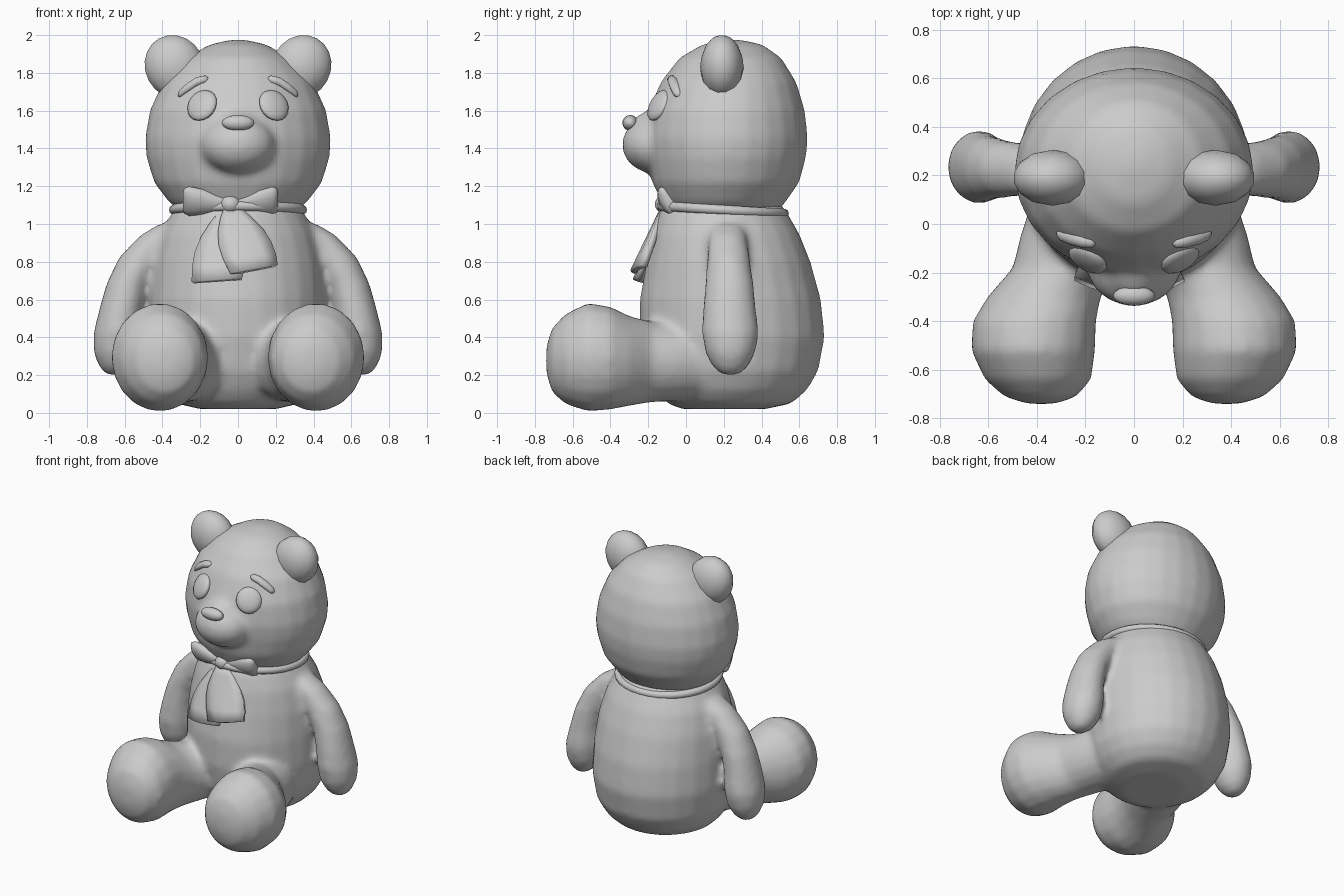
import bpy, bmesh, math
from mathutils import Vector, Matrix

cube = bpy.data.objects.get("Cube")
if cube:
    bpy.data.objects.remove(cube, do_unlink=True)

plush = bpy.data.materials.new("plush_grey")
plush.use_nodes = True
GREY = (0.6, 0.6, 0.6, 1)
plush.diffuse_color = GREY
plush.node_tree.nodes["Principled BSDF"].inputs["Base Color"].default_value = GREY


def finish(name, bm, angle=60):
    """Turn a bmesh into a smooth shaded object."""
    bmesh.ops.recalc_face_normals(bm, faces=bm.faces)
    mesh = bpy.data.meshes.new(name)
    bm.to_mesh(mesh)
    bm.free()
    mesh.materials.append(plush)
    obj = bpy.data.objects.new(name, mesh)
    bpy.context.collection.objects.link(obj)
    bpy.ops.object.select_all(action='DESELECT')
    obj.select_set(True)
    bpy.context.view_layer.objects.active = obj
    bpy.ops.object.shade_smooth_by_angle(angle=math.radians(angle))
    return obj


def loft(bm, sections, axis, sides=20, mirror=1):
    """Skin elliptical sections (x, y, z, radius, radius) stacked along an axis."""
    u, v = {'X': ((0, 1, 0), (0, 0, 1)), 'Y': ((1, 0, 0), (0, 0, 1)),
            'Z': ((1, 0, 0), (0, 1, 0))}[axis]
    u, v = Vector(u), Vector(v)
    rings = []
    for x, y, z, ru, rv in sections:
        ring = []
        for i in range(sides):
            a = math.tau * i / sides
            p = Vector((x, y, z)) + u * ru * math.cos(a) + v * rv * math.sin(a)
            ring.append(bm.verts.new((p.x * mirror, p.y, p.z)))
        rings.append(ring)
    for a, b in zip(rings, rings[1:]):
        for i in range(sides):
            j = (i + 1) % sides
            bm.faces.new((a[i], a[j], b[j], b[i]))
    bm.faces.new(rings[0])
    bm.faces.new(rings[-1])


def ball(bm, center, radii, turn=Matrix(), segments=20, rings=12):
    m = Matrix.Translation(center) @ turn @ Matrix.Diagonal((*radii, 1))
    bmesh.ops.create_uvsphere(bm, u_segments=segments, v_segments=rings, radius=1, matrix=m)


def blend(obj, voxel, passes):
    """Fuse overlapping volumes into one soft skin."""
    remesh = obj.modifiers.new("Fuse", 'REMESH')
    remesh.mode = 'VOXEL'
    remesh.voxel_size = voxel
    remesh.use_smooth_shade = True
    soften = obj.modifiers.new("Soften", 'SMOOTH')
    soften.factor = 0.5
    soften.iterations = passes


# Body with arms and legs, fused
bm = bmesh.new()
torso = [(.02, .20, .20, .22), (.05, .23, .33, .33), (.12, .24, .40, .40),
         (.22, .245, .45, .455), (.4, .245, .475, .49), (.6, .235, .47, .48),
         (.8, .225, .45, .435), (.95, .21, .41, .39), (1.06, .195, .35, .34),
         (1.12, .195, .3, .3)]
loft(bm, [(0, cy, z, rx, ry) for z, cy, rx, ry in torso], 'Z', 24)
arm = [(.36, .22, 1.0, .06, .07), (.42, .22, .94, .1, .1), (.51, .225, .82, .125, .115),
       (.585, .23, .68, .115, .13), (.618, .23, .55, .118, .143), (.638, .235, .42, .13, .153),
       (.645, .235, .32, .122, .135), (.65, .235, .25, .09, .1), (.66, .235, .2, .04, .05)]
leg = [(.38, -.74, .28, .06, .07), (.385, -.71, .28, .15, .17), (.395, -.64, .285, .22, .24),
       (.415, -.52, .295, .257, .29), (.41, -.4, .29, .255, .275), (.37, -.3, .275, .235, .24),
       (.29, -.18, .27, .21, .215), (.25, -.05, .27, .22, .21), (.22, .1, .27, .2, .2)]
for side in (-1, 1):
    loft(bm, arm, 'Z', 14, side)
    loft(bm, leg, 'Y', 18, side)
blend(finish("body", bm), .022, 8)

# Head with muzzle, fused
bm = bmesh.new()
skull = [(1.07, .2, .31, .29), (1.12, .2, .37, .33), (1.22, .21, .445, .39),
         (1.35, .215, .485, .42), (1.45, .215, .493, .43), (1.6, .215, .468, .415),
         (1.75, .225, .40, .36), (1.88, .235, .28, .27), (1.95, .245, .15, .16),
         (1.975, .25, .04, .04)]
loft(bm, [(0, cy, z, rx, ry) for z, cy, rx, ry in skull], 'Z', 24)
ball(bm, (0, -.16, 1.42), (.2, .18, .155))
ball(bm, (0, -.17, 1.5), (.12, .13, .1))
blend(finish("head", bm), .022, 6)

# Nose
bm = bmesh.new()
ball(bm, (0, -.295, 1.535), (.087, .042, .042), Matrix.Rotation(-.3, 4, 'X'), 16, 8)
finish("nose", bm)

# Ears, eyes and brows
for side, label in ((1, "left"), (-1, "right")):
    bm = bmesh.new()
    ball(bm, (.335 * side, .19, 1.832), (.16, .115, .172),
         Matrix.Rotation(.5 * side, 4, 'Y'), 14, 10)
    finish(label + "_ear", bm)

    bm = bmesh.new()
    facing = Vector((.42 * side, -.75, .42)).to_track_quat('Z', 'Y').to_matrix().to_4x4()
    ball(bm, (.19 * side, -.145, 1.628), (.086, .09, .032), facing, 18, 8)
    finish(label + "_eye", bm)

    bm = bmesh.new()
    brow = [(.155, -.075, 1.765, .008, .01), (.175, -.075, 1.765, .025, .022),
            (.22, -.068, 1.752, .028, .026), (.27, -.055, 1.72, .028, .027),
            (.305, -.045, 1.692, .022, .022), (.318, -.04, 1.685, .008, .01)]
    loft(bm, brow, 'X', 10, side)
    finish(label + "_brow", bm)

# Ribbon around the neck
bm = bmesh.new()
around, tube = 32, 10
grid = []
for i in range(around):
    a = math.tau * i / around
    ring = []
    for j in range(tube):
        b = math.tau * j / tube
        r = 1 + .075 * math.cos(b)
        y = .195 + .325 * r * math.sin(a)
        ring.append(bm.verts.new((.34 * r * math.cos(a), y, 1.075 - .02 * math.sin(a) + .026 * math.sin(b))))
    grid.append(ring)
for i in range(around):
    a, b = grid[i], grid[(i + 1) % around]
    for j in range(tube):
        k = (j + 1) % tube
        bm.faces.new((a[j], b[j], b[k], a[k]))
finish("neck_ribbon", bm)

# Bow loops and knot
bow_x, bow_y, bow_z = -.04, -.1, 1.11
for side, label in ((1, "left"), (-1, "right")):
    bm = bmesh.new()
    loop = [(.02, 0, 0, .03, .035), (.08, 0, 0, .038, .05), (.15, .005, .005, .045, .075),
            (.22, .01, .007, .042, .086), (.245, .012, .007, .028, .075), (.252, .012, .007, .01, .05)]
    loft(bm, loop, 'X', 14, side)
    tilt = Matrix.Translation((bow_x, bow_y, bow_z)) @ Matrix.Rotation(.5, 4, 'X')
    bmesh.ops.transform(bm, matrix=tilt, verts=bm.verts)
    finish(label + "_bow_loop", bm)
bm = bmesh.new()
ball(bm, (bow_x, bow_y - .015, bow_z - .005), (.055, .05, .048), Matrix(), 14, 8)
finish("bow_knot", bm)


def tail(name, top, left, right, thick):
    """A flared ribbon end hanging from the knot, gently arched."""
    bm = bmesh.new()
    rows, cols = 6, 5
    top, left, right = Vector(top), Vector(left), Vector(right)
    grid = []
    for r in range(rows):
        t = r / (rows - 1)
        row = []
        for c in range(cols):
            s = c / (cols - 1)
            start = top + Vector(((s - .5) * .07, 0, 0))
            p = start.lerp(left.lerp(right, s), t)
            p.x += (s - .5) * .1 * math.sin(math.pi * t)
            p.y -= .03 * math.sin(math.pi * s) * t
            row.append(bm.verts.new(p))
        grid.append(row)
    for a, b in zip(grid, grid[1:]):
        for c in range(cols - 1):
            bm.faces.new((a[c], b[c], b[c + 1], a[c + 1]))
    obj = finish(name, bm, 50)
    solid = obj.modifiers.new("Thickness", 'SOLIDIFY')
    solid.thickness = thick
    solid.offset = 0


tail("front_bow_tail", (-.035, -.115, 1.09), (-.04, -.27, .735), (.205, -.22, .78), .035)
tail("rear_bow_tail", (-.05, -.1, 1.08), (-.24, -.22, .69), (.02, -.255, .71), .03)
